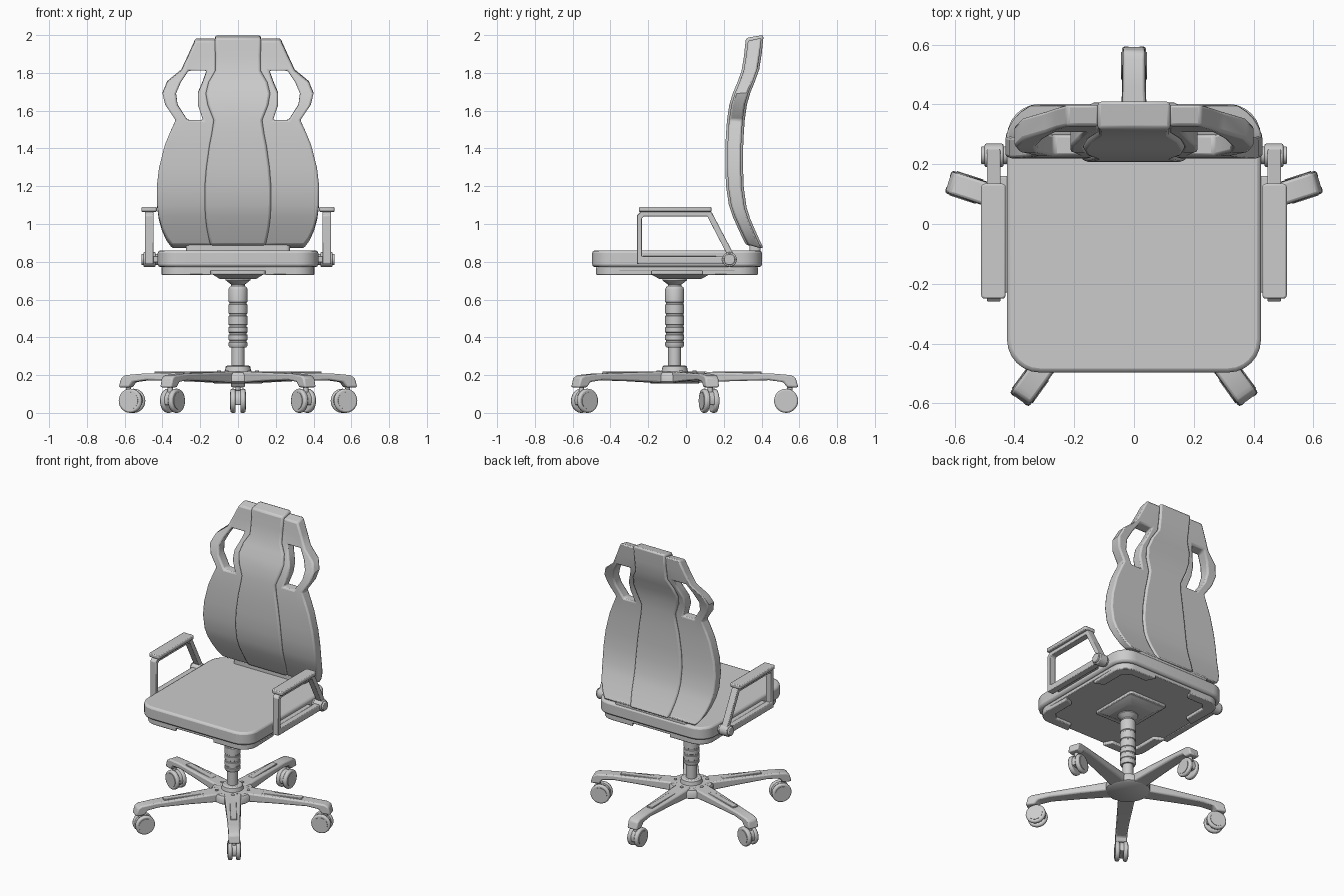
import bpy, bmesh, math
from math import sin, cos, pi, radians
from mathutils import Vector, Matrix

if "Cube" in bpy.data.objects:
    bpy.data.objects.remove(bpy.data.objects["Cube"])

C = Vector((0, -0.06, 0))          # axis of column and star base


def finish(name, bm, bevel=0, mirror=False, seg=2):
    bmesh.ops.recalc_face_normals(bm, faces=bm.faces)
    me = bpy.data.meshes.new(name)
    bm.to_mesh(me)
    bm.free()
    ob = bpy.data.objects.new(name, me)
    bpy.context.collection.objects.link(ob)
    if bevel:
        m = ob.modifiers.new("bevel", 'BEVEL')
        m.width, m.segments, m.limit_method = bevel, seg, 'ANGLE'
        m.angle_limit = radians(40)
    if mirror:
        ob.modifiers.new("mirror", 'MIRROR')
    return ob


def prism(name, pts, w0, w1, axis='z', scale=1, inner=None, **kw):
    """Extrude a profile along z, or (y, z) profile along x; inner makes it a closed frame."""
    put = (lambda u, v, w: (u, v, w)) if axis == 'z' else (lambda u, v, w: (w, u, v))
    bm = bmesh.new()
    cu = sum(p[0] for p in pts) / len(pts)
    cv = sum(p[1] for p in pts) / len(pts)

    def ring(ps, w, k=1):
        return [bm.verts.new(put(cu + (u - cu) * k, cv + (v - cv) * k, w)) for u, v in ps]
    a, b = ring(pts, w0), ring(pts, w1, scale)
    n = len(pts)
    bridge = lambda p, q: [bm.faces.new((p[i], p[(i + 1) % n], q[(i + 1) % n], q[i])) for i in range(n)]
    bridge(a, b)
    if inner:
        c, d = ring(inner, w0), ring(inner, w1)
        bridge(c, d), bridge(a, c), bridge(b, d)
    else:
        bm.faces.new(a), bm.faces.new(b)
    return finish(name, bm, **kw)


def rrect(hx, y0, y1, r, n=6):
    out = []
    for k, (x, y) in enumerate(((hx - r, y1 - r), (r - hx, y1 - r), (r - hx, y0 + r), (hx - r, y0 + r))):
        for i in range(n + 1):
            t = pi / 2 * (k + i / n)
            out.append((x + r * cos(t), y + r * sin(t)))
    return out


def circle(u, v, r, n=28):
    return [(u + r * cos(2 * pi * i / n), v + r * sin(2 * pi * i / n)) for i in range(n)]


def rect(u0, u1, v0, v1):
    return [(u0, v0), (u1, v0), (u1, v1), (u0, v1)]


def lathe(name, prof, n=32, **kw):
    bm = bmesh.new()
    rings = [[bm.verts.new((r * cos(2 * pi * i / n), r * sin(2 * pi * i / n), z)) for i in range(n)] for r, z in prof]
    for a, b in zip(rings, rings[1:]):
        for i in range(n):
            bm.faces.new((a[i], a[(i + 1) % n], b[(i + 1) % n], b[i]))
    bm.faces.new(rings[0]), bm.faces.new(rings[-1])
    ob = finish(name, bm, **kw)
    ob.location = C
    return ob


# Backrest rows: z, front y, outer x, centre panel x, (hole outer x, hole inner x)
ROWS = [
    (1.97, .328, .225, .122, None), (1.89, .318, .262, .12, None),
    (1.81, .305, .300, .120, (.262, .165)), (1.75, .283, .375, .155, (.302, .187)),
    (1.69, .258, .400, .170, (.328, .213)), (1.63, .240, .385, .160, (.320, .213)),
    (1.55, .228, .330, .128, (.268, .185)), (1.48, .223, .362, .138, None),
    (1.42, .220, .387, .150, None), (1.30, .219, .418, .167, None),
    (1.20, .223, .430, .175, None), (1.10, .238, .428, .175, None),
    (1.04, .258, .420, .172, None), (.98, .285, .403, .165, None),
    (.93, .308, .380, .155, None), (.89, .328, .350, .146, None)]


def back_panel(name, cols, proud, z_top, skip=False, **kw):
    bm = bmesh.new()
    grids = []
    for side in (0, 1):
        grid = []
        for i, row in enumerate(ROWS):
            z, y = row[0], row[1]
            z += z_top if i == 0 else 0
            y += (0.072 + proud) if side else -proud
            z += side * (-.02 + .035 * (z - .89) / 1.08)
            grid.append([bm.verts.new((x, y, z)) for x in cols(row)])
        grids.append(grid)
    for i in range(len(ROWS) - 1):
        for j in range(len(grids[0][0]) - 1):
            if skip and j == 1 and ROWS[i][4] and ROWS[i + 1][4]:
                continue
            for g in grids:
                bm.faces.new((g[i][j], g[i][j + 1], g[i + 1][j + 1], g[i + 1][j]))
    # close every open rim between the front and back sheets
    pair = {}
    for ga, gb in zip(*grids):
        for a, b in zip(ga, gb):
            pair[a] = b
    for e in [e for e in bm.edges if len(e.link_faces) == 1 and e.verts[0] in pair]:
        a, b = e.verts
        bm.faces.new((a, b, pair[b], pair[a]))
    return finish(name, bm, **kw)


def side_cols(row):
    _, _, xo, xi, hole = row
    b, c = hole or (xo + (xi - xo) * .35, xo + (xi - xo) * .7)
    return [xo, b, c, xi - .004]


back_panel("backrest_side", side_cols, 0, 0, skip=True, bevel=.01, mirror=True)
back_panel("backrest_centre", lambda r: [-r[3], 0, r[3]], .011, .015, bevel=.012)
prism("backrest_bracket", rrect(.275, .335, .395, .02), .85, .89, bevel=.006)

# Seat cushion and underside
prism("seat", rrect(.425, -.497, .402, .11), .772, .86, bevel=.014)
prism("seat_underplate", rrect(.405, -.475, .38, .1), .75, .774, bevel=.004)
arc = [(.305 + .1 * cos(t), .328 + .1 * sin(t)) for t in [pi / 2 * i / 6 for i in range(7)]]
ell = [(.40, .13)] + arc + [(.14, .428), (.17, .365), (.29, .365), (.335, .32), (.335, .16)]
for sy, nm in ((1, "rear"), (-1, "front")):
    prism("seat_corner_strap_" + nm, [(x, -.0475 + sy * y) for x, y in ell], .73, .774, bevel=.006, mirror=True)
prism("mount_flange", rrect(.145, -.235 + .03, .145, .015, 2), .732, .765, bevel=.005)
prism("mount_taper", rrect(.135, -.185, .125, .015, 2), .733, .708, scale=.7)

# Gas column: flared top, ribbed sleeve and thin piston
lathe("column_top", [(.065, .72), (.065, .702), (.05, .69), (.036, .68), (.036, .64)])
ribs = []
for z in (.58, .52, .46, .42, .38):
    ribs += [(.05, z + .007), (.046, z + .004), (.046, z - .004), (.05, z - .007)]
lathe("column_sleeve", [(.036, .672), (.046, .665), (.05, .655)] + ribs + [(.05, .357), (.044, .347), (.03, .347)])
lathe("column_piston", [(.034, .36), (.034, .2)])

# Hub of the star base
lathe("base_hub", [(.125, .155), (.14, .165), (.14, .2), (.13, .215), (.07, .22), (.065, .245), (.055, .252), (.03, .252)], n=20)

# Star arms with casters, modelled along +y and repeated five times
ARM = [(.08, .22), (.2, .217), (.52, .208), (.615, .2), (.64, .187), (.655, .135),
       (.595, .135), (.575, .163), (.5, .173), (.3, .168), (.08, .158)]
HOOD = [(.59 + .056 * cos(t), .066 + .056 * sin(t)) for t in [radians(-25 + 23 * i) for i in range(11)]]
for k in range(5):
    parts = []
    arm = prism("base_arm", ARM, -.037, .037, 'x', bevel=.009)
    for v in arm.data.vertices:
        v.co.x *= 1 + max(0, .5 - v.co.y) * 1.1
    parts.append(arm)
    parts.append(prism("base_arm_inlay", rect(.2, .46, .2, .219), -.02, .02, 'x', bevel=.003))
    parts.append(prism("hub_screw", circle(0, .105, .011, 12), .21, .224))
    parts.append(prism("caster_stem", circle(0, .61, .014, 12), .06, .15))
    parts.append(prism("caster_hood", HOOD, -.018, .018, 'x', bevel=.004))
    parts.append(prism("caster_axle", circle(.59, .064, .012, 12), -.04, .04, 'x'))
    parts.append(prism("caster_wheel", circle(.59, .064, .064), .012, .04, 'x', bevel=.009, mirror=True))
    parts.append(prism("caster_cap", circle(.59, .064, .046), .038, .043, 'x', mirror=True))
    for p in parts:
        p.location = C
        p.rotation_euler.z = 2 * pi * k / 5

# Armrests: closed frame, pad, pivot knob and side rail
OUT = [(-.26, .787), (-.26, 1.045), (-.24, 1.065), (.135, 1.065), (.258, .83), (.235, .787)]
INN = [(-.234, .828), (-.234, 1.03), (-.224, 1.04), (.113, 1.04), (.217, .84), (.21, .828)]
prism("armrest_frame", OUT, .447, .492, 'x', inner=INN, bevel=.004, mirror=True)
pad = [(x + .4705, y) for x, y in rrect(.041, -.25, .135, .012, 3)]
prism("armrest_pad", pad, 1.064, 1.09, bevel=.006, mirror=True)
prism("armrest_knob", circle(.23, .812, .039), .437, .5, 'x', bevel=.005, mirror=True)
prism("armrest_pivot", circle(.23, .812, .03), .40, .512, 'x', bevel=.004, mirror=True)
prism("armrest_rail", rect(-.23, .16, .797, .83), .415, .455, 'x', bevel=.004, mirror=True)

# Smooth shading with sharp edges kept
bpy.ops.object.select_all(action='SELECT')
bpy.context.view_layer.objects.active = bpy.data.objects["seat"]
bpy.ops.object.shade_smooth_by_angle(angle=radians(35))
